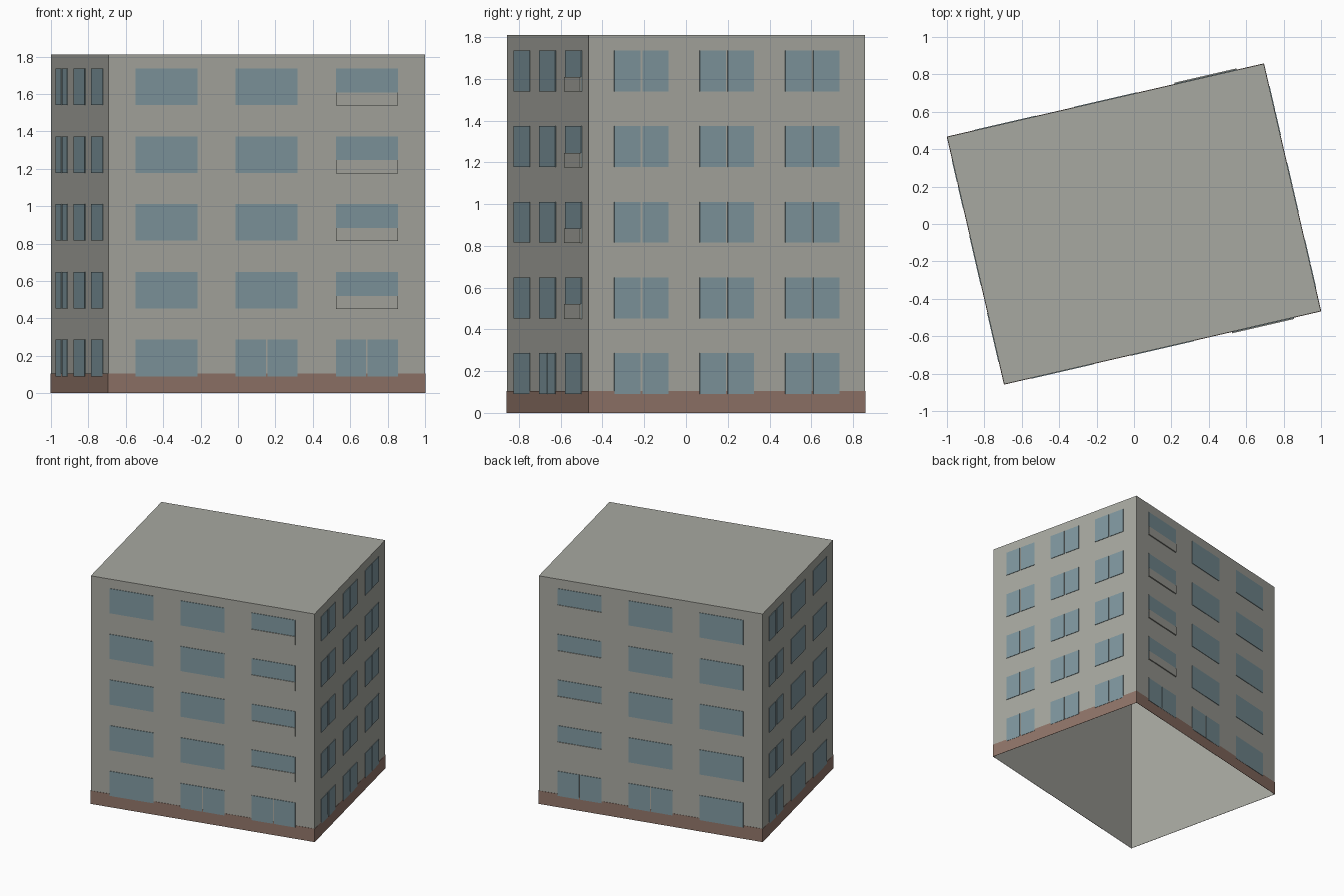
import bpy
import bmesh
from math import radians
from mathutils import Matrix

if "Cube" in bpy.data.objects:
    bpy.data.objects.remove(bpy.data.objects["Cube"], do_unlink=True)

WIDTH, DEPTH, HEIGHT = 1.737, 1.357, 1.81
TURN = 13            # the block stands turned on its plot
FLOORS, PITCH, SILL, WIN_H = 5, 0.3625, 0.09, 0.196
BAND_H = 0.105


def material(name, rgb):
    mat = bpy.data.materials.new(name)
    mat.use_nodes = True
    colour = (*rgb, 1)
    mat.diffuse_color = colour
    mat.node_tree.nodes["Principled BSDF"].inputs["Base Color"].default_value = colour
    return mat


concrete = material("warm grey concrete", (0.39, 0.395, 0.355))
glass = material("blue grey glass", (0.215, 0.314, 0.35))
brick = material("brown plinth", (0.283, 0.178, 0.141))


def finish(bm, name, mat, matrix):
    bm.transform(matrix)
    mesh = bpy.data.meshes.new(name)
    bm.to_mesh(mesh)
    bm.free()
    mesh.materials.append(mat)
    obj = bpy.data.objects.new(name, mesh)
    bpy.context.collection.objects.link(obj)


def add_box(bm, x0, x1, y0, y1, z0, z1, open_side):
    """Box lacking the one face that points along open_side."""
    size = Matrix.Diagonal((x1 - x0, y1 - y0, z1 - z0, 1))
    place = Matrix.Translation(((x0 + x1) / 2, (y0 + y1) / 2, (z0 + z1) / 2))
    verts = bmesh.ops.create_cube(bm, size=1, matrix=place @ size)["verts"]
    faces = {f for v in verts for f in v.link_faces}
    bm.normal_update()
    away = max(faces, key=lambda f: f.normal.dot(open_side))
    bmesh.ops.delete(bm, geom=[away], context="FACES_ONLY")


def add_plate(bm, x0, x1, z0, z1, wall, thick):
    """Thin plate laid on a wall, left open against the wall."""
    add_box(bm, x0, x1, wall - thick, wall, z0, z1, Matrix.Identity(3).col[1])


# Hollow shell: four walls and the flat roof, open underneath
bm = bmesh.new()
add_box(bm, -WIDTH / 2, WIDTH / 2, -DEPTH / 2, DEPTH / 2, 0, HEIGHT,
        -Matrix.Identity(3).col[2])
finish(bm, "building_shell", concrete, Matrix.Rotation(radians(TURN), 4, "Z"))


def facade(name, quarter, length, distance, step, win_w, gap_for, balcony=None):
    """Plinth, windows and balcony fronts of one side."""
    matrix = Matrix.Rotation(radians(TURN + 90 * quarter), 4, "Z")
    wall = -distance

    bm = bmesh.new()
    add_plate(bm, -length / 2 - 0.002, length / 2 + 0.002, 0, BAND_H, wall, 0.002)
    finish(bm, name + "_plinth", brick, matrix)

    windows, fronts = bmesh.new(), bmesh.new()
    for floor in range(FLOORS):
        z = SILL + floor * PITCH
        for column in (-1, 0, 1):
            x, half = column * step, win_w / 2
            gap = gap_for(column, floor) / 2
            panes = [(x - half, x - gap), (x + gap, x + half)] if gap else [(x - half, x + half)]
            for a, b in panes:
                add_plate(windows, a, b, z, z + WIN_H, wall, 0.004)
            if column == balcony and floor > 0:
                add_plate(fronts, x - half, x + half, z - 0.002, z + 0.068, wall, 0.009)
    finish(windows, name + "_windows", glass, matrix)
    if balcony is None:
        fronts.free()
    else:
        finish(fronts, name + "_balcony_fronts", concrete, matrix)


# Long sides: ground floor windows are split except in the plain end column
for name, quarter, end in (("front", 0, 1), ("back", 2, -1)):
    facade(name, quarter, WIDTH, DEPTH / 2, 0.55, 0.34,
           lambda c, f, end=end: 0.008 if f == 0 and c != -end else 0, end)

# Short sides
facade("left", 1, DEPTH, WIDTH / 2, 0.42, 0.267,
       lambda c, f: 0.012 if c < 0 else 0.008)
facade("right", 3, DEPTH, WIDTH / 2, 0.42, 0.267,
       lambda c, f: 0.024 if c < 0 else 0)
